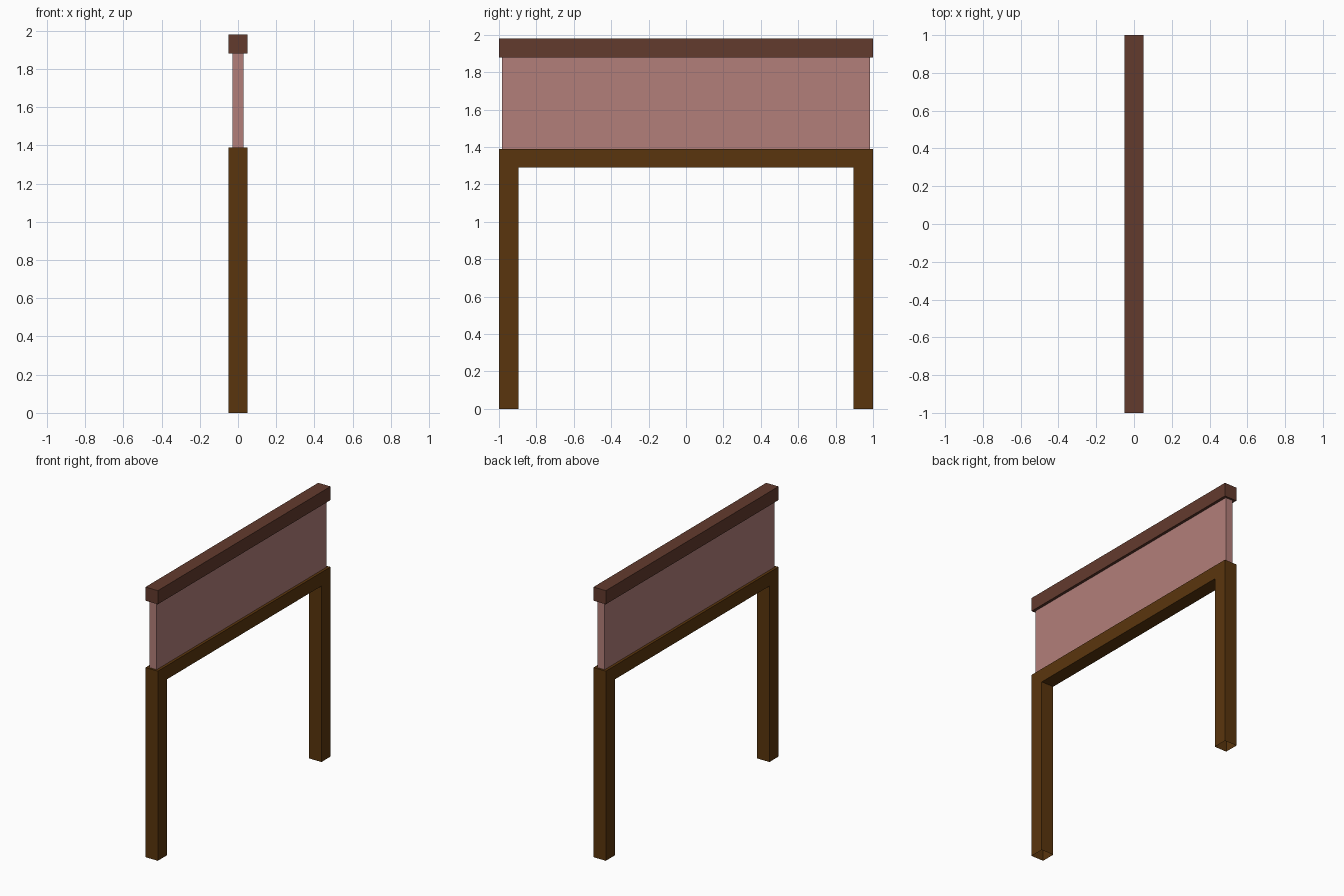
import bpy, bmesh

if "Cube" in bpy.data.objects:
    bpy.data.objects.remove(bpy.data.objects["Cube"])


def material(name, rgb):
    m = bpy.data.materials.new(name)
    m.diffuse_color = (*rgb, 1.0)
    m.use_nodes = True
    m.node_tree.nodes["Principled BSDF"].inputs["Base Color"].default_value = m.diffuse_color
    return m


def extruded(name, profile, half_width, mat, open_bottom=False):
    """Extrude a closed (y, z) profile symmetrically along x."""
    bm = bmesh.new()
    face = bm.faces.new([bm.verts.new((-half_width, y, z)) for y, z in profile])
    ext = bmesh.ops.extrude_face_region(bm, geom=[face], use_keep_orig=True)
    moved = [g for g in ext["geom"] if isinstance(g, bmesh.types.BMVert)]
    bmesh.ops.translate(bm, verts=moved, vec=(2 * half_width, 0, 0))
    bmesh.ops.recalc_face_normals(bm, faces=bm.faces[:])
    if open_bottom:
        feet = [f for f in bm.faces if all(v.co.z < 0.001 for v in f.verts)]
        bmesh.ops.delete(bm, geom=feet, context="FACES_ONLY")
    mesh = bpy.data.meshes.new(name)
    bm.to_mesh(mesh)
    bm.free()
    mesh.materials.append(mat)
    obj = bpy.data.objects.new(name, mesh)
    bpy.context.collection.objects.link(obj)
    return obj


def rect(half_y, z0, z1):
    return [(-half_y, z0), (half_y, z0), (half_y, z1), (-half_y, z1)]


dark_wood = material("dark_wood", (0.102, 0.036, 0.004))
red_brown = material("red_brown_wood", (0.124, 0.043, 0.027))
pink = material("dusty_pink", (0.45, 0.212, 0.194))

# Two hollow-footed posts joined by a crossbeam
half_arch = [(0.895, 1.29), (0.895, 0), (1, 0), (1, 1.39)]
arch = half_arch + [(-y, z) for y, z in reversed(half_arch)]
extruded("post_frame", arch, 0.05, dark_wood, open_bottom=True)

# Panel standing on the crossbeam
extruded("panel", rect(0.985, 1.39, 1.88), 0.03, pink)

# Rail along the top
extruded("top_rail", rect(1.0, 1.88, 1.98), 0.05, red_brown)
